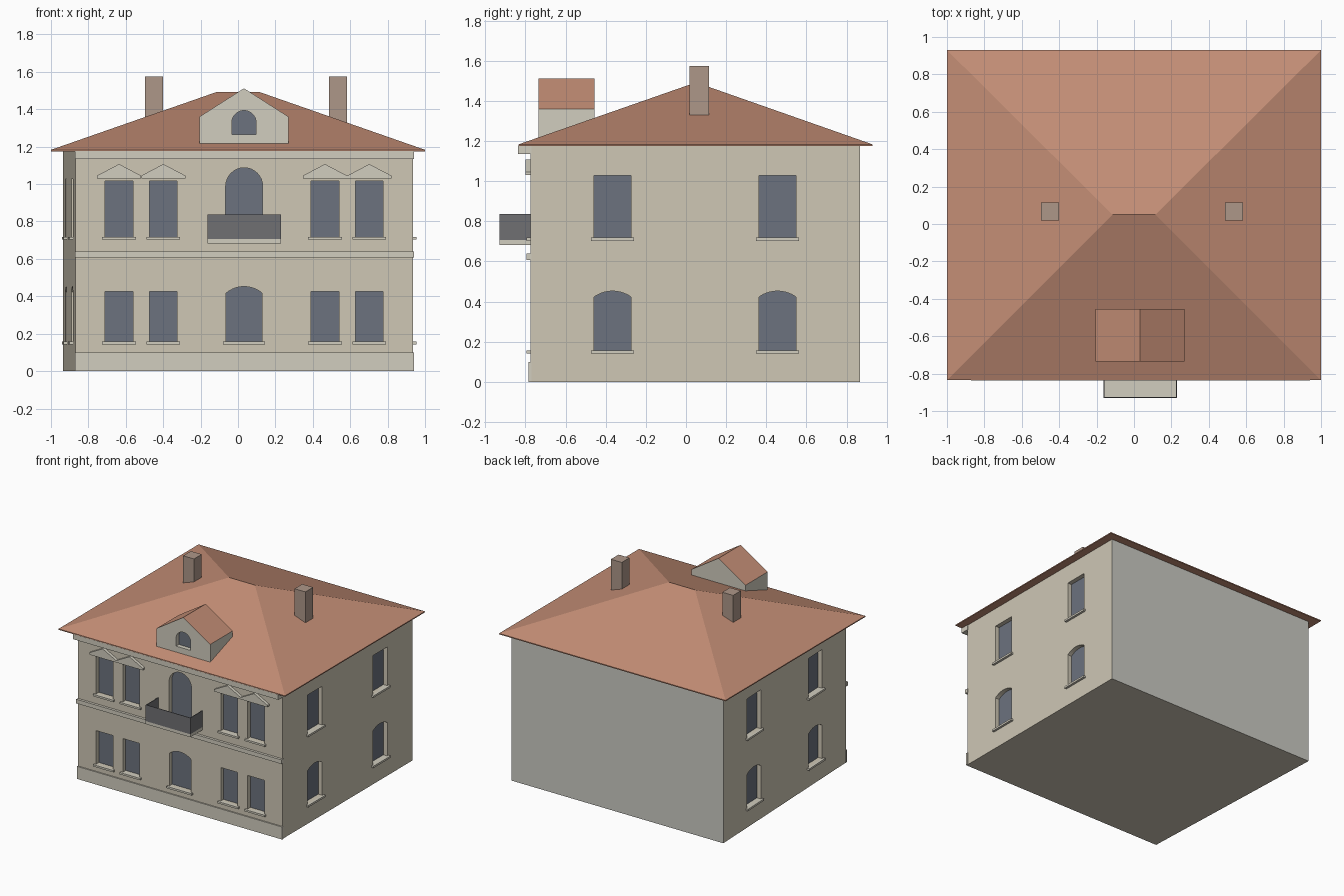
import bpy, bmesh, math
from mathutils import Vector

if "Cube" in bpy.data.objects:
    bpy.data.objects.remove(bpy.data.objects["Cube"])


def material(name, rgb):
    m = bpy.data.materials.new(name)
    m.diffuse_color = (*rgb, 1)
    m.use_nodes = True
    m.node_tree.nodes["Principled BSDF"].inputs["Base Color"].default_value = m.diffuse_color
    return m


PLASTER = material("plaster", (0.62, 0.57, 0.46))
PLAIN = material("plain_plaster", (0.60, 0.60, 0.55))
TRIM = material("trim", (0.64, 0.61, 0.52))
GLASS = material("glass", (0.15, 0.17, 0.21))
TILE = material("roof_tile", (0.55, 0.27, 0.18))
BRICK = material("brick", (0.42, 0.31, 0.25))
IRON = material("iron", (0.16, 0.16, 0.17))


def finish(name, bm, *mats):
    bmesh.ops.recalc_face_normals(bm, faces=bm.faces)
    me = bpy.data.meshes.new(name)
    bm.to_mesh(me)
    bm.free()
    for m in mats:
        me.materials.append(m)
    ob = bpy.data.objects.new(name, me)
    bpy.context.collection.objects.link(ob)
    return ob


class Wall:
    """A vertical plane: u runs along it, d points out of it."""
    def __init__(self, a, b, centre=None):
        a, b = Vector((*a, 0)), Vector((*b, 0))
        self.o = (a + b) / 2
        self.u = (b - a).normalized()
        self.n = Vector((self.u.y, -self.u.x, 0))

    def at(self, u, z, d):
        return self.o + self.u * u + self.n * d + Vector((0, 0, z))


def extrude(bm, wall, pts, d0, d1):
    rings = [[bm.verts.new(wall.at(u, z, d)) for u, z in pts] for d in (d0, d1)]
    bm.faces.new(rings[0])
    bm.faces.new(rings[1][::-1])
    for i in range(len(pts)):
        j = (i + 1) % len(pts)
        bm.faces.new((rings[0][i], rings[1][i], rings[1][j], rings[0][j]))


def part(name, wall, pts, d0, d1, mat):
    bm = bmesh.new()
    extrude(bm, wall, pts, d0, d1)
    return finish(name, bm, mat)


def rect(u0, u1, z0, z1):
    return [(u0, z0), (u1, z0), (u1, z1), (u0, z1)]


def opening(c, w, z0, spring, top):
    """Window outline, half width w, with an arc from spring to top."""
    h = top - spring
    if h <= 0:
        return rect(c - w, c + w, z0, top)
    r = (w * w + h * h) / (2 * h)
    half = math.atan2(w, r - h)
    arc = [(c + r * math.sin(half * (1 - k / 8)),
            top - r + r * math.cos(half * (1 - k / 8))) for k in range(17)]
    return [(c - w, z0), (c + w, z0)] + arc


def box(name, x0, x1, y0, y1, z0, z1, mat):
    return part(name, Wall((-1, 0), (1, 0)), rect(x0, x1, z0, z1), -y1, -y0, mat)


def carve(target, cuts):
    """Cut recesses into a body."""
    bm = bmesh.new()
    for wall, pts in cuts:
        extrude(bm, wall, pts, -0.04, 0.05)
    cutter = finish("cutter", bm)
    cutter.hide_render = True
    mod = target.modifiers.new("recess", 'BOOLEAN')
    mod.operation, mod.solver, mod.object = 'DIFFERENCE', 'EXACT', cutter
    bpy.context.view_layer.objects.active = target
    bpy.ops.object.modifier_apply(modifier=mod.name)
    bpy.data.objects.remove(cutter)


# Walls: the left side runs slightly askew
FL, FR, BR, BL = (-0.87, -0.776), (0.936, -0.776), (0.936, 0.866), (-0.936, 0.866)
front, right, left = Wall(FL, FR), Wall(FR, BR), Wall(BL, FL)
bm = bmesh.new()
base = bm.faces.new([bm.verts.new((*p, 0)) for p in (FL, FR, BR, BL)])
top = bmesh.ops.extrude_face_region(bm, geom=[base])["geom"]
if not any(abs(f.calc_center_median().z) < 1e-5 for f in bm.faces if f not in top):
    bm.faces.new([v for v in base.verts])
bmesh.ops.translate(bm, vec=(0, 0, 1.178),
                    verts=[g for g in top if isinstance(g, bmesh.types.BMVert)])
for f in bm.faces:
    if f.calc_center_median().y > 0.8:
        f.material_index = 1
walls = finish("walls", bm, PLASTER, PLAIN)

# Windows: (wall, centre, half width, bottom, spring, top, has sill)
windows = [(front, 0, 0.096, 0.157, 0.417, 0.452, True),
           (front, 0, 0.099, 0.70, 0.988, 1.087, False)]
for s in (-1, 1):
    for c in (0.432, 0.669):
        windows += [(front, s * c, 0.074, 0.157, 0.425, 0.425, True),
                    (front, s * c, 0.074, 0.718, 1.016, 1.016, True)]
        # Pediments over the upper windows
        u = s * c
        part("pediment", front, [(u - 0.118, 1.03), (u + 0.118, 1.03), (u + 0.118, 1.045),
                                 (u, 1.107), (u - 0.118, 1.045)], -0.005, 0.024, TRIM)
    for w in (right, left):
        windows += [(w, s * 0.411, 0.092, 0.157, 0.423, 0.452, True),
                    (w, s * 0.411, 0.092, 0.718, 1.028, 1.028, True)]
carve(walls, [(w[0], opening(*w[1:6])) for w in windows])
for wall, c, hw, z0, spring, zt, sill in windows:
    part("window_pane", wall, opening(c, hw, z0, spring, zt), -0.042, -0.035, GLASS)
    if sill:
        part("window_sill", wall, rect(c - hw - 0.016, c + hw + 0.016, z0 - 0.015, z0),
             -0.035, 0.018, TRIM)

# Front mouldings
for name, z0, z1, d in (("plinth", 0, 0.10, 0.01), ("band_course", 0.607, 0.64, 0.02),
                        ("cornice", 1.135, 1.176, 0.06)):
    part(name, front, rect(-0.905, 0.908, z0, z1), -0.005, d, TRIM)

# Balcony
part("balcony_slab", front, rect(-0.197, 0.197, 0.682, 0.706), -0.005, 0.154, TRIM)
part("balcony_front_rail", front, rect(-0.197, 0.197, 0.706, 0.836), 0.149, 0.154, IRON)
for s in (-1, 1):
    a, b = sorted((s * 0.197, s * 0.192))
    part("balcony_side_rail", front, rect(a, b, 0.706, 0.836), 0, 0.149, IRON)

# Hipped roof
bm = bmesh.new()
corners = [(-1, -0.835), (1, -0.835), (1, 0.93), (-1, 0.93)]
lo = [bm.verts.new((*p, 1.175)) for p in corners]
hi = [bm.verts.new((*p, 1.183)) for p in corners]
ra, rb = [bm.verts.new((x, 0.05, 1.492)) for x in (-0.115, 0.115)]
bm.faces.new(lo[::-1])
for i in range(4):
    j = (i + 1) % 4
    bm.faces.new((lo[i], lo[j], hi[j], hi[i]))
bm.faces.new((hi[0], hi[1], rb, ra))
bm.faces.new((hi[1], hi[2], rb))
bm.faces.new((hi[2], hi[3], ra, rb))
bm.faces.new((hi[3], hi[0], ra))
finish("roof", bm, TILE)

# Dormer with tiled slopes
gable = Wall((-0.206, -0.735), (0.27, -0.735))
bm = bmesh.new()
extrude(bm, gable, [(-0.238, 1.217), (0.238, 1.217), (0.238, 1.36), (0, 1.512), (-0.238, 1.36)],
        -0.28, 0)
for f in bm.faces:
    if f.calc_center_median().z > 1.42:
        f.material_index = 1
dormer = finish("dormer", bm, TRIM, TILE)
arch = opening(0, 0.065, 1.265, 1.328, 1.393)
carve(dormer, [(gable, arch)])
part("dormer_pane", gable, arch, -0.042, -0.035, GLASS)

# Chimneys
for x in (-0.449, 0.535):
    box("chimney", x - 0.048, x + 0.048, 0.018, 0.115, 1.25, 1.575, BRICK)
